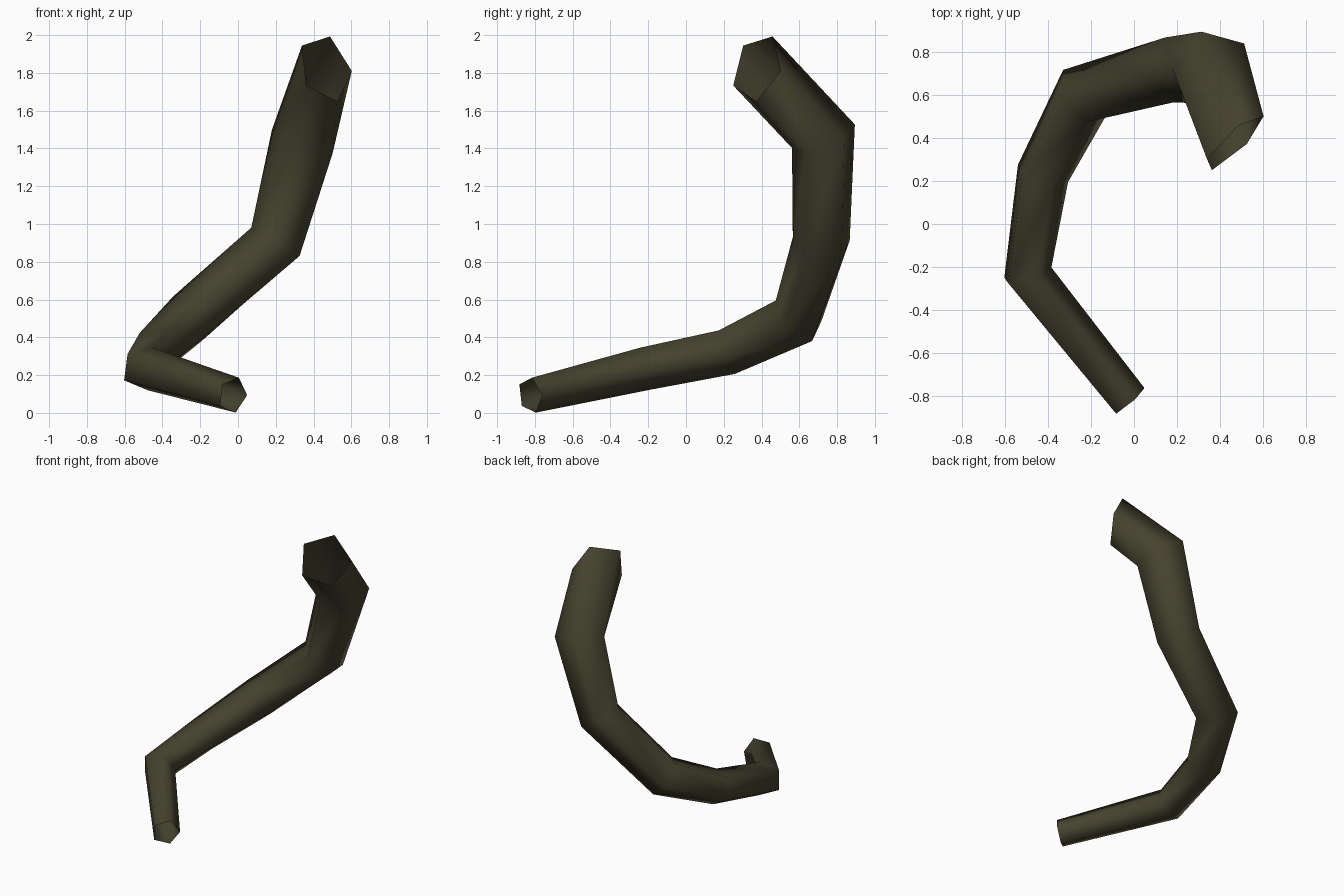
import bpy, bmesh
from math import cos, sin, tau
from mathutils import Vector

cube = bpy.data.objects.get("Cube")
if cube:
    bpy.data.objects.remove(cube, do_unlink=True)

SIDES = 5

# Centre line of the tube: x, y, z, radius
PATH = [
    (-0.027, -0.825, 0.094, 0.098),
    (-0.50, -0.235, 0.235, 0.121),
    (-0.43, 0.225, 0.33, 0.13),
    (-0.24, 0.595, 0.505, 0.152),
    (0.205, 0.72, 0.895, 0.16),
    (0.36, 0.73, 1.45, 0.187),
    (0.463, 0.377, 1.826, 0.187),
]
START_DIRECTION = Vector((-0.63, 0.76, 0.14)).normalized()
END_DIRECTION = Vector((0.66, -0.71, 0.25)).normalized()


def tangents(points):
    """Bisecting direction at each bend, fixed directions at both ends."""
    steps = [(b - a).normalized() for a, b in zip(points, points[1:])]
    bends = [(a + b).normalized() for a, b in zip(steps, steps[1:])]
    return [START_DIRECTION] + bends + [END_DIRECTION]


def make_tube(name, path, material):
    """Sweep a regular ring along the path with the least twist, ends open."""
    points = [Vector(p[:3]) for p in path]
    directions = tangents(points)
    side = directions[0].cross(Vector((0, 0, 1))).normalized()
    previous = directions[0]
    bm = bmesh.new()
    rings = []
    for centre, direction, row in zip(points, directions, path):
        side = previous.rotation_difference(direction) @ side
        up = direction.cross(side)
        angles = [tau * i / SIDES for i in range(SIDES)]
        rings.append([bm.verts.new(centre + row[3] * (cos(a) * side + sin(a) * up))
                      for a in angles])
        previous = direction
    for low, high in zip(rings, rings[1:]):
        for i in range(SIDES):
            j = (i + 1) % SIDES
            bm.faces.new((low[i], low[j], high[j], high[i])).smooth = True
    mesh = bpy.data.meshes.new(name)
    bm.to_mesh(mesh)
    bm.free()
    mesh.materials.append(material)
    obj = bpy.data.objects.new(name, mesh)
    bpy.context.collection.objects.link(obj)
    return obj


# Dark olive colour
olive = bpy.data.materials.new("dark_olive")
olive.use_nodes = True
color = (0.06, 0.055, 0.028, 1)
olive.diffuse_color = color
olive.node_tree.nodes["Principled BSDF"].inputs["Base Color"].default_value = color

make_tube("curled_stem", PATH, olive)
